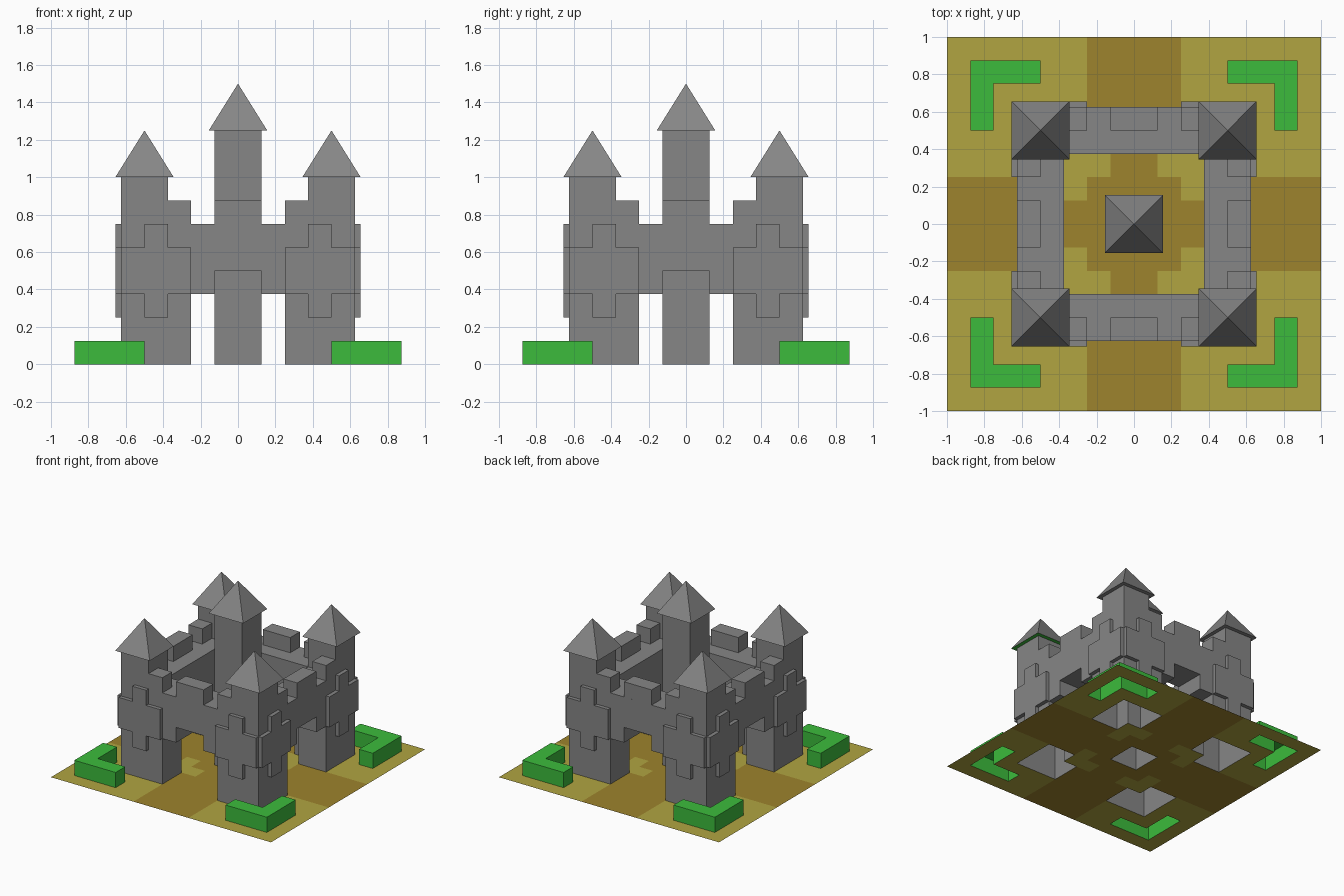
import bpy, bmesh, math
from mathutils import Matrix

if "Cube" in bpy.data.objects:
    bpy.data.objects.remove(bpy.data.objects["Cube"])

U = 0.125  # building module


def material(name, rgb):
    m = bpy.data.materials.new(name)
    m.use_nodes = True
    m.diffuse_color = (*rgb, 1)
    bsdf = next(n for n in m.node_tree.nodes if n.type == "BSDF_PRINCIPLED")
    bsdf.inputs["Base Color"].default_value = (*rgb, 1)
    return m


STONE = material("grey stone", (0.24, 0.24, 0.24))
LEAF = material("hedge green", (0.045, 0.5, 0.045))
GRASS = material("dry grass", (0.44, 0.375, 0.053))
PATH = material("brown path", (0.34, 0.23, 0.026))


def finish(name, bm, *mats):
    mesh = bpy.data.meshes.new(name)
    bm.to_mesh(mesh)
    bm.free()
    for m in mats:
        mesh.materials.append(m)
    ob = bpy.data.objects.new(name, mesh)
    bpy.context.collection.objects.link(ob)
    return ob


def prism(name, outline, low, high, mat, turn=0, upright=False, open_bottom=False):
    """Extrude an outline in modules; upright outlines lie in x-z and extrude along y."""
    bm = bmesh.new()
    base = bm.faces.new([bm.verts.new((a * U, b * U, low * U)) for a, b in outline])
    top = bmesh.ops.extrude_face_region(bm, geom=[base], use_keep_orig=True)["geom"]
    moved = [g for g in top if isinstance(g, bmesh.types.BMVert)]
    bmesh.ops.translate(bm, verts=moved, vec=(0, 0, (high - low) * U))
    bmesh.ops.recalc_face_normals(bm, faces=bm.faces)
    if open_bottom:
        bmesh.ops.delete(bm, geom=[base], context="FACES_ONLY")
    if upright:
        for v in bm.verts:
            v.co.yz = v.co.zy
        bmesh.ops.reverse_faces(bm, faces=bm.faces)
    bm.transform(Matrix.Rotation(turn * math.pi / 2, 4, "Z"))
    return finish(name, bm, mat)


def rect(x0, x1, y0, y1):
    return [(x0, y0), (x1, y0), (x1, y1), (x0, y1)]


def corner_shape(near, inner, outer):
    """L-shaped plan with its corner pointing to +x +y."""
    return [(near, inner), (inner, inner), (inner, near),
            (outer, near), (outer, outer), (near, outer)]


def roof(name, centre, z, turn=0, soffit=STONE):
    bm = bmesh.new()
    bmesh.ops.create_cone(bm, cap_ends=True, segments=4, depth=2 * U,
                          radius1=1.25 * U * math.sqrt(2), radius2=0,
                          matrix=Matrix.Rotation(math.pi / 4, 4, "Z"))
    bmesh.ops.remove_doubles(bm, verts=bm.verts, dist=0.0001)
    bm.transform(Matrix.Rotation(turn * math.pi / 2, 4, "Z")
                 @ Matrix.Translation((centre * U, centre * U, (z + 1) * U)))
    bm.normal_update()
    for f in bm.faces:
        f.material_index = int(f.normal.z < -0.9)
    finish(name, bm, STONE, soffit)


# Ground sheet, open beneath the towers and hedges
bm = bmesh.new()
bmesh.ops.create_grid(bm, x_segments=16, y_segments=16, size=1)
holes = []
for f in bm.faces:
    c = f.calc_center_median() / U
    b, a = sorted((abs(c.x), abs(c.y)))
    if a < 1 or (3 < a < 5 and b > 2) or (6 < a < 7 and b > 4):
        holes.append(f)
    elif b < 2 and not (2 < a < 3 and b > 1):
        f.material_index = 1
bmesh.ops.delete(bm, geom=holes, context="FACES")
finish("ground", bm, GRASS, PATH)

# Central keep
prism("keep", rect(-1, 1, -1, 1), 0, 10, STONE, open_bottom=True)
roof("keep_roof", 0, 10)

GATE_WALL = [(-2, 3), (-1, 3), (-1, 4), (1, 4), (1, 3), (2, 3), (2, 6), (-2, 6)]
CROSS = [(-.5, 2), (.5, 2), (.5, 3), (1.5, 3), (1.5, 5), (.5, 5),
         (.5, 6), (-.5, 6), (-.5, 5), (-1.5, 5), (-1.5, 3), (-.5, 3)]

for k, place in enumerate(("back_right", "back_left", "front_left", "front_right")):
    # Corner tower, roof and hedge
    prism(place + "_tower_base", corner_shape(2, 3, 5), 0, 6, STONE, k, open_bottom=True)
    prism(place + "_tower_top", rect(3, 5, 3, 5), 6, 8, STONE, k)
    roof(place + "_roof", 4, 8, k, LEAF if place == "front_right" else STONE)
    prism(place + "_hedge", corner_shape(4, 6, 7), 0, 1, LEAF, k, open_bottom=True)

for k, side in enumerate(("back", "left", "front", "right")):
    # Gate wall with battlements and raised crosses
    prism(side + "_gate_wall", GATE_WALL, 3, 5, STONE, k, upright=True)
    prism(side + "_middle_merlon", rect(-1, 1, 4, 5), 6, 7, STONE, k)
    for s, end in ((-1, "a"), (1, "b")):
        prism(f"{side}_merlon_{end}", rect(2.5 * s - .5, 2.5 * s + .5, 4, 5), 6, 7, STONE, k)
        prism(f"{side}_cross_{end}", [(x + 3.5 * s, z) for x, z in CROSS],
              5, 5.25, STONE, k, upright=True)
